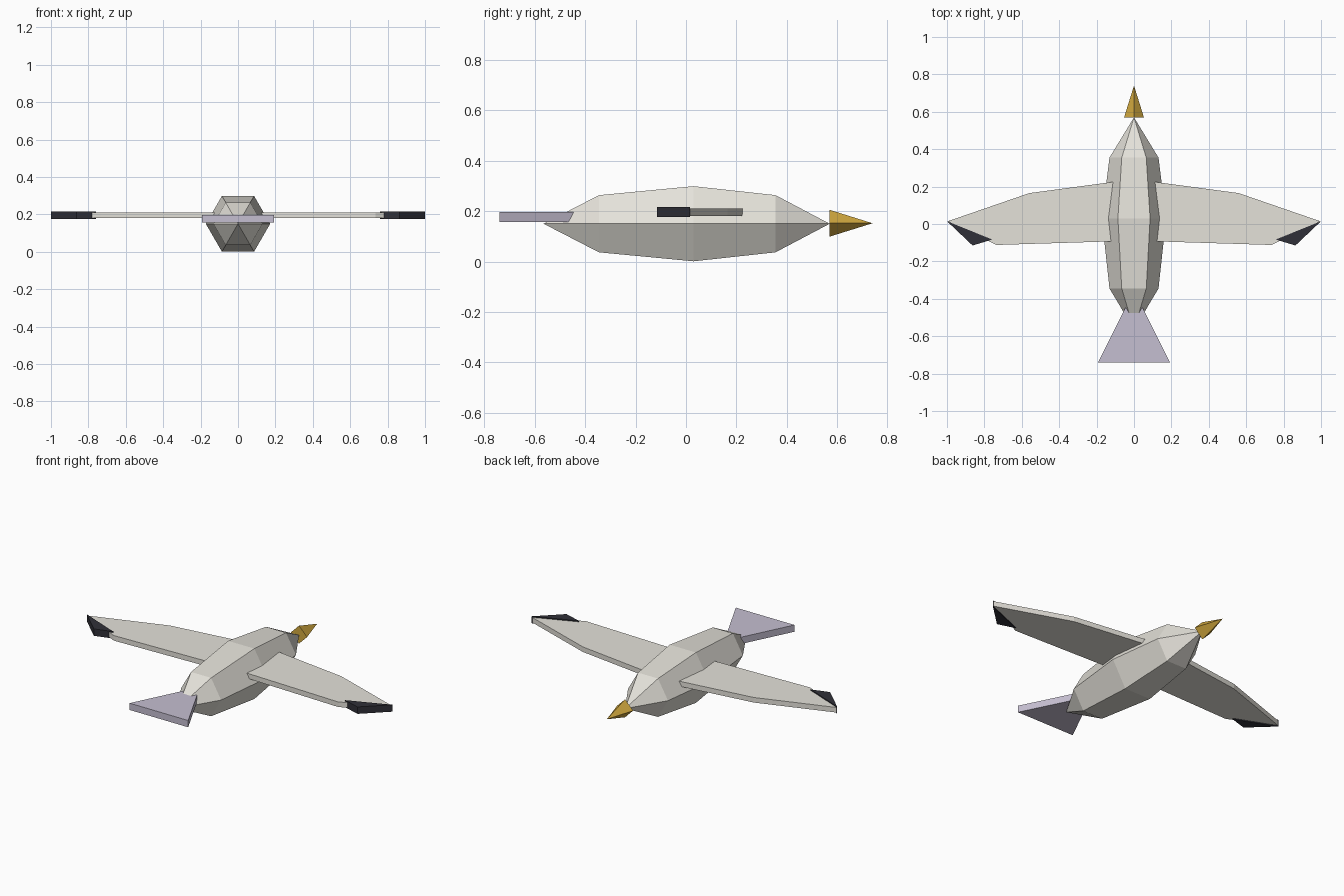
import bpy, bmesh, math

if "Cube" in bpy.data.objects:
    bpy.data.objects.remove(bpy.data.objects["Cube"])


def material(name, color):
    m = bpy.data.materials.new(name)
    m.diffuse_color = (*color, 1)
    m.use_nodes = True
    m.node_tree.nodes["Principled BSDF"].inputs["Base Color"].default_value = m.diffuse_color
    return m


feather = material("feather_white", (0.78, 0.76, 0.70))
dark = material("feather_dark", (0.03, 0.03, 0.04))
lilac = material("tail_lilac", (0.56, 0.52, 0.64))
gold = material("beak_gold", (0.65, 0.40, 0.05))


def finish(name, bm, mat):
    bmesh.ops.recalc_face_normals(bm, faces=bm.faces)
    me = bpy.data.meshes.new(name)
    bm.to_mesh(me)
    bm.free()
    me.materials.append(mat)
    ob = bpy.data.objects.new(name, me)
    bpy.context.collection.objects.link(ob)
    return ob


def loft(name, sections, sides, z, mat):
    """Rings of (y, radius) along y; radius 0 is a point, open ends are capped."""
    bm = bmesh.new()
    rings = []
    for y, r in sections:
        angles = [math.tau * i / sides for i in range(sides if r else 1)]
        rings.append([bm.verts.new((r * math.cos(a), y, z + r * math.sin(a))) for a in angles])
    for a, b in zip(rings, rings[1:]):
        for i in range(sides):
            j = (i + 1) % sides
            quad = [a[i % len(a)], a[j % len(a)], b[j % len(b)], b[i % len(b)]]
            bm.faces.new(list(dict.fromkeys(quad)))
    for ring in (rings[0], rings[-1]):
        if len(ring) > 1:
            bm.faces.new(ring)
    return finish(name, bm, mat)


def plate(name, outline, z0, z1, mat, side=1):
    """Flat outline in xy extruded from z0 to z1; side=-1 mirrors it."""
    bm = bmesh.new()
    face = bm.faces.new([bm.verts.new((side * x, y, z0)) for x, y in outline])
    top = bmesh.ops.extrude_face_region(bm, geom=[face])["geom"]
    verts = [v for v in top if isinstance(v, bmesh.types.BMVert)]
    bmesh.ops.translate(bm, verts=verts, vec=(0, 0, z1 - z0))
    # keep the bottom cap closed
    if not face.is_valid:
        bm.faces.new([v for v in bm.verts if abs(v.co.z - z0) < 1e-6])
    return finish(name, bm, mat)


# Six-sided body and four-sided beak
loft("body", [(-0.565, 0), (-0.345, 0.131), (0.03, 0.172), (0.355, 0.131), (0.57, 0)], 6, 0.15, feather)
loft("beak", [(0.57, 0.053), (0.74, 0)], 4, 0.152, gold)

# Fanned tail
plate("tail", [(-0.032, -0.42), (0.032, -0.42), (0.192, -0.74), (-0.192, -0.74)], 0.156, 0.196, lilac)

# Wings with dark tips
wing = [(0.09, 0.228), (0.56, 0.165), (0.995, 0.015), (0.735, -0.112), (0.09, -0.092)]
tip = [(1.0, 0.015), (0.758, -0.083), (0.863, -0.115)]
for side, label in ((1, "right"), (-1, "left")):
    plate("wing_" + label, wing, 0.181, 0.211, feather, side)
    plate("wing_tip_" + label, tip, 0.176, 0.217, dark, side)
